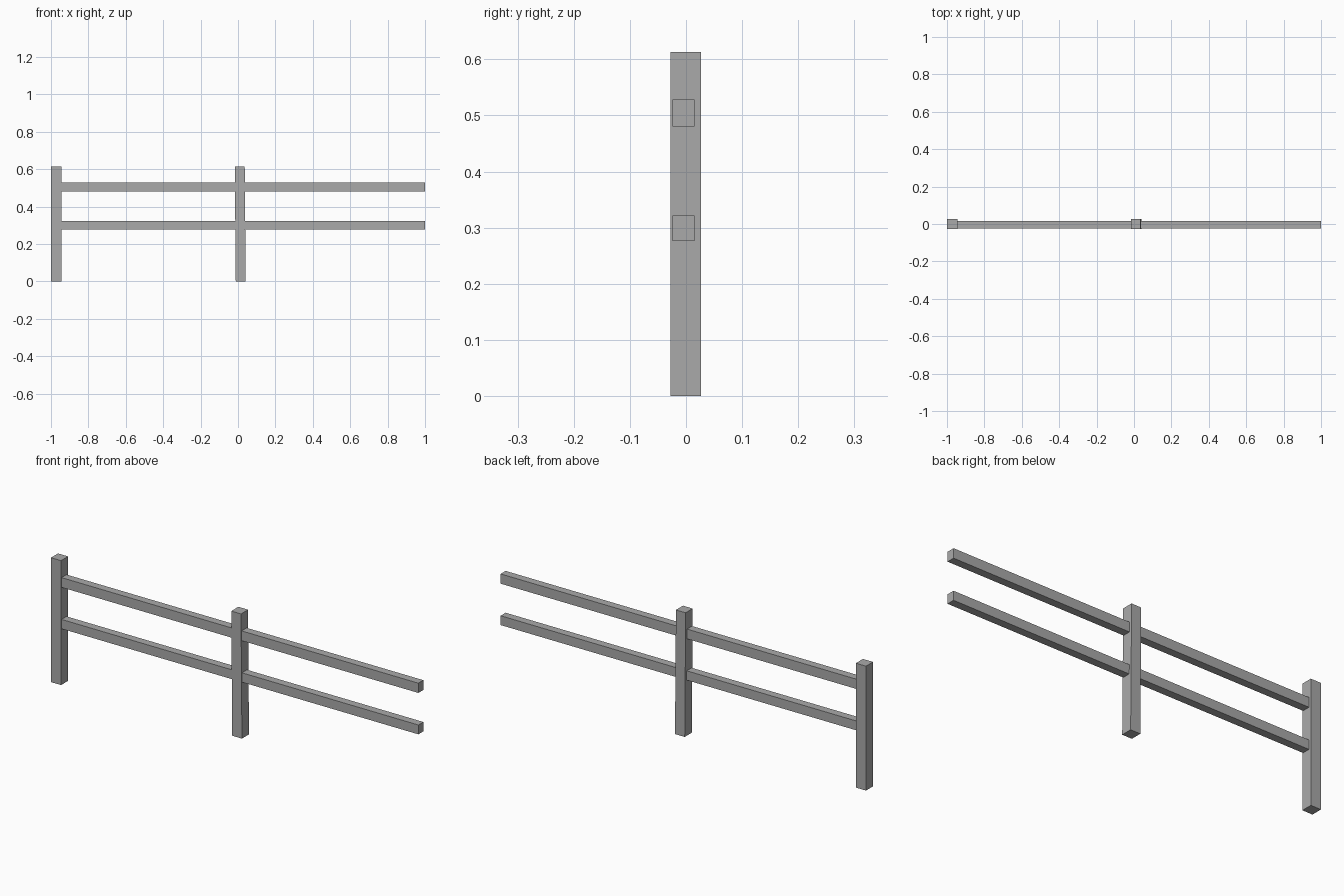
import bpy
import bmesh

cube = bpy.data.objects.get("Cube")
if cube:
    bpy.data.objects.remove(cube, do_unlink=True)

# Single weathered grey
grey = bpy.data.materials.new("weathered_grey")
grey.use_nodes = True
colour = (0.4, 0.4, 0.4, 1)
grey.diffuse_color = colour
grey.node_tree.nodes["Principled BSDF"].inputs["Base Color"].default_value = colour


def box(name, x, y, z, lean=0):
    """Box from three (low, high) ranges; lean shifts the top face along x."""
    bm = bmesh.new()
    bmesh.ops.create_cube(bm, size=1)
    for v in bm.verts:
        top = v.co.z > 0
        for axis, span in enumerate((x, y, z)):
            v.co[axis] = span[v.co[axis] > 0]
        if top:
            v.co.x += lean
    mesh = bpy.data.meshes.new(name)
    bm.to_mesh(mesh)
    bm.free()
    mesh.materials.append(grey)
    obj = bpy.data.objects.new(name, mesh)
    bpy.context.collection.objects.link(obj)
    return obj


# Square posts, the middle one leaning slightly
POST_Y = (-0.028, 0.027)
POST_Z = (0, 0.613)
box("end_post", (-1, -0.945), POST_Y, POST_Z)
box("middle_post", (-0.012, 0.041), POST_Y, POST_Z, lean=-0.005)

# Two rails across each bay, running into the posts
RAIL_Y = (-0.024, 0.015)
for level, z in (("lower", (0.276, 0.322)), ("upper", (0.48, 0.528))):
    box(f"{level}_rail_right", (-0.95, -0.008), RAIL_Y, z)
    box(f"{level}_rail_left", (0.03, 1), RAIL_Y, z)
